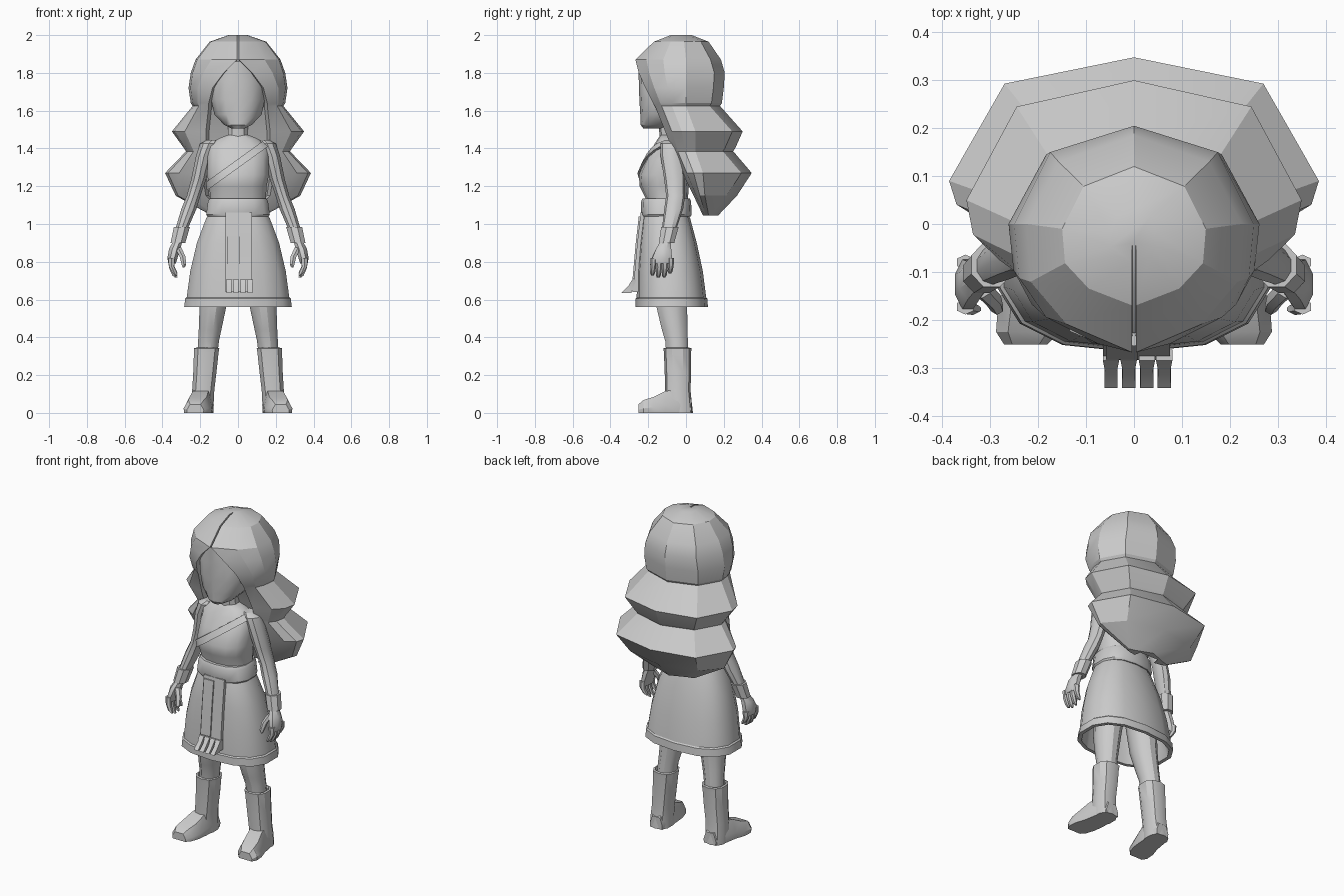
import bpy, bmesh, math

grey = bpy.data.materials.new("light_grey")
grey.diffuse_color = (0.6, 0.6, 0.6, 1)


def skin(name, rings, caps=True, closed=False, angle=32):
    """Join rings of points with quads into one object."""
    bm = bmesh.new()
    rows = [[bm.verts.new(p) for p in r] for r in rings]
    n = len(rows[0])
    pairs = list(zip(rows, rows[1:]))
    if closed:
        pairs.append((rows[-1], rows[0]))
    for a, b in pairs:
        for i in range(n):
            j = (i + 1) % n
            bm.faces.new((a[i], a[j], b[j], b[i]))
    if caps and not closed:
        bm.faces.new(rows[0])
        bm.faces.new(rows[-1])
    bmesh.ops.recalc_face_normals(bm, faces=bm.faces)
    me = bpy.data.meshes.new(name)
    bm.to_mesh(me)
    bm.free()
    me.materials.append(grey)
    ob = bpy.data.objects.new(name, me)
    bpy.context.collection.objects.link(ob)
    bpy.ops.object.select_all(action='DESELECT')
    ob.select_set(True)
    bpy.context.view_layer.objects.active = ob
    bpy.ops.object.shade_smooth_by_angle(angle=math.radians(angle))
    return ob


def oval(z, cx, cy, rx, ry, n=12, power=1.0):
    """Horizontal oval ring; power below 1 makes it boxier."""
    pts = []
    for i in range(n):
        t = 2 * math.pi * (i + 0.5) / n
        c, s = math.cos(t), math.sin(t)
        pts.append((cx + rx * math.copysign(abs(c) ** power, c),
                    cy + ry * math.copysign(abs(s) ** power, s), z))
    return pts


def rect(z, x0, x1, y0, y1):
    return [(x0, y0, z), (x1, y0, z), (x1, y1, z), (x0, y1, z)]


def ovals(name, rows, n=12, power=1.0, side=1):
    return skin(name, [oval(z, side * cx, cy, rx, ry, n, power)
                       for z, cx, cy, rx, ry in rows])


# Hair: stacked waves, open at the front with a recessed inner wall
def hair_ring(z, w, yb, ys, xf, yf):
    half = [(0.70 * w, yb - 0.055 * min(1, w / 0.2)), (w, ys),
            (0.96 * w, ys + 0.45 * (yf - ys)),
            (xf + 0.62 * (w - xf), ys + 0.78 * (yf - ys)),
            (xf, yf), (xf * 0.9, yf + 0.04)]
    right = [(x, y, z) for x, y in half]
    left = [(-x, y, z) for x, y in reversed(half)]
    return [(0, yb, z)] + right + left


hair_rows = [
    (2.00, 0.05, 0.03, -0.02, 0.004, -0.08),
    (1.965, 0.15, 0.12, -0.01, 0.004, -0.17),
    (1.87, 0.225, 0.185, 0.0, 0.004, -0.268),
    (1.80, 0.25, 0.205, 0.0, 0.075, -0.25),
    (1.72, 0.262, 0.20, 0.0, 0.135, -0.215),
    (1.64, 0.25, 0.19, 0.0, 0.155, -0.175),
    (1.625, 0.24, 0.18, 0.0, 0.155, -0.165),
    (1.49, 0.35, 0.30, 0.05, 0.17, -0.11),
    (1.40, 0.285, 0.26, 0.05, 0.17, -0.075),
    (1.385, 0.275, 0.25, 0.05, 0.17, -0.07),
    (1.27, 0.386, 0.348, 0.09, 0.19, -0.02),
    (1.15, 0.33, 0.27, 0.10, 0.17, 0.04),
    (1.045, 0.14, 0.17, 0.12, 0.07, 0.09)]
skin("hair", [hair_ring(*r) for r in hair_rows], angle=24)

# Head and neck
ovals("head", [
    (1.505, 0, -0.17, 0.035, 0.055), (1.525, 0, -0.15, 0.075, 0.09),
    (1.58, 0, -0.12, 0.128, 0.122), (1.66, 0, -0.11, 0.146, 0.137),
    (1.76, 0, -0.11, 0.15, 0.14), (1.86, 0, -0.11, 0.10, 0.145)], 14, 0.9)
ovals("neck", [(1.42, 0, -0.08, 0.075, 0.06), (1.47, 0, -0.085, 0.056, 0.055),
               (1.57, 0, -0.09, 0.056, 0.06)], 10)

# Torso
torso_rows = [
    (1.04, 0, -0.10, 0.155, 0.11), (1.13, 0, -0.10, 0.15, 0.11),
    (1.20, 0, -0.115, 0.155, 0.13), (1.26, 0, -0.115, 0.167, 0.135),
    (1.34, 0, -0.10, 0.165, 0.115), (1.41, 0, -0.09, 0.16, 0.085),
    (1.45, 0, -0.085, 0.11, 0.065), (1.47, 0, -0.085, 0.06, 0.05)]
ovals("torso", torso_rows, 14, 0.85)


# Diagonal sash wrapped around the torso
def torso_at(z):
    z = max(torso_rows[0][0], min(torso_rows[-1][0], z))
    for a, b in zip(torso_rows, torso_rows[1:]):
        if z <= b[0]:
            f = (z - a[0]) / (b[0] - a[0])
            return [p + f * (q - p) for p, q in zip(a, b)]


def sash_point(t, dz, out):
    x = 0.0
    for _ in range(12):
        z = 1.32 + dz + 0.72 * x
        _, _, cy, rx, ry = torso_at(z)
        c, s = math.cos(t), math.sin(t)
        target = (rx + out) * math.copysign(abs(c) ** 0.85, c)
        x += 0.5 * (target - x)
    return (x, cy + (ry + out) * math.copysign(abs(s) ** 0.85, s), z)


skin("shoulder_sash", [
    [sash_point(2 * math.pi * (i + 0.5) / 20, dz, out)
     for dz, out in ((-0.024, -0.01), (-0.024, 0.013), (0.024, 0.013), (0.024, -0.01))]
    for i in range(20)], closed=True)

# Belt
ovals("belt", [(1.04, 0, -0.105, 0.165, 0.13), (1.05, 0, -0.105, 0.172, 0.135),
               (1.12, 0, -0.105, 0.162, 0.132), (1.135, 0, -0.105, 0.152, 0.125)],
      14, 0.8)

# Skirt: outer wall, hem band, then the hollow inner wall
ovals("skirt", [
    (1.06, 0, -0.105, 0.155, 0.115), (1.03, 0, -0.105, 0.172, 0.127),
    (0.90, 0, -0.095, 0.222, 0.152), (0.75, 0, -0.085, 0.258, 0.174),
    (0.612, 0, -0.077, 0.277, 0.184), (0.605, 0, -0.077, 0.285, 0.19),
    (0.56, 0, -0.076, 0.291, 0.192), (0.56, 0, -0.076, 0.268, 0.172),
    (0.75, 0, -0.085, 0.235, 0.154), (0.95, 0, -0.10, 0.17, 0.12)], 14, 0.8)

# Hanging front panel, its folded edge and the fringe
skin("front_panel", [rect(z, -0.065, 0.075, y - 0.018, y + 0.03) for z, y in
                     ((1.06, -0.222), (0.90, -0.240), (0.70, -0.258), (0.64, -0.266))])
skin("panel_fold", [rect(z, -0.058, 0.008, y - 0.026, y) for z, y in
                    ((1.04, -0.224), (0.90, -0.240), (0.71, -0.257))])
for i, x in enumerate((-0.048, -0.011, 0.027, 0.063)):
    skin("fringe_%d" % (i + 1), [
        rect(0.705, x - 0.017, x + 0.017, -0.285, -0.262),
        rect(0.672, x - 0.013, x + 0.013, -0.305, -0.275),
        rect(0.635, x - 0.014, x + 0.014, -0.342, -0.290)])

for side, label in ((1, "left"), (-1, "right")):
    # Arm and wrist cuff
    ovals(label + "_arm", [
        (1.445, 0.135, -0.08, 0.03, 0.035), (1.425, 0.155, -0.08, 0.048, 0.055),
        (1.36, 0.18, -0.075, 0.045, 0.06), (1.24, 0.207, -0.06, 0.042, 0.056),
        (1.15, 0.235, -0.055, 0.038, 0.05), (1.08, 0.26, -0.065, 0.042, 0.05),
        (0.97, 0.30, -0.09, 0.034, 0.038), (0.90, 0.318, -0.105, 0.03, 0.032)],
        10, 1, side)
    ovals(label + "_cuff", [
        (0.985, 0.297, -0.085, 0.035, 0.037), (0.985, 0.297, -0.085, 0.046, 0.05),
        (0.90, 0.318, -0.103, 0.042, 0.044), (0.90, 0.318, -0.103, 0.03, 0.032)],
        8, 1, side)
    # Hand with thumb and fingers
    ovals(label + "_palm", [
        (0.91, 0.318, -0.107, 0.026, 0.03), (0.87, 0.335, -0.118, 0.032, 0.043),
        (0.82, 0.347, -0.126, 0.029, 0.056), (0.79, 0.349, -0.127, 0.021, 0.05)],
        8, 1, side)
    ovals(label + "_thumb", [
        (0.875, 0.318, -0.135, 0.02, 0.02), (0.83, 0.294, -0.158, 0.018, 0.019),
        (0.785, 0.286, -0.175, 0.014, 0.015), (0.77, 0.288, -0.178, 0.006, 0.007)],
        6, 1, side)
    for i in range(4):
        y = -0.173 + 0.031 * i
        drop = (0.0, 0.012, 0.01, -0.01)[i]
        ovals("%s_finger_%d" % (label, i + 1), [
            (0.82, 0.352, y, 0.02, 0.016), (0.775 - drop / 2, 0.352, y, 0.016, 0.015),
            (0.74 - drop, 0.336, y - 0.004, 0.014, 0.013),
            (0.728 - drop, 0.326, y - 0.005, 0.007, 0.007)], 6, 1, side)
    # Leg
    ovals(label + "_leg", [
        (0.72, 0.115, -0.075, 0.085, 0.09), (0.56, 0.133, -0.075, 0.073, 0.084),
        (0.44, 0.148, -0.06, 0.062, 0.07), (0.38, 0.156, -0.05, 0.057, 0.062),
        (0.30, 0.163, -0.045, 0.055, 0.06)], 12, 1, side)
    # Boot shaft with a thick rim, and the foot below it
    ovals(label + "_boot", [
        (0.325, 0.166, -0.045, 0.052, 0.055), (0.345, 0.166, -0.045, 0.059, 0.063),
        (0.342, 0.166, -0.045, 0.070, 0.074), (0.32, 0.168, -0.045, 0.068, 0.072),
        (0.22, 0.175, -0.043, 0.064, 0.070), (0.12, 0.184, -0.043, 0.061, 0.067),
        (0.06, 0.188, -0.04, 0.062, 0.07), (0.0, 0.188, -0.035, 0.062, 0.072)],
        10, 0.8, side)
    rows = [(0.03, 0.183, 0.042, 0.07), (-0.04, 0.19, 0.062, 0.125),
            (-0.11, 0.198, 0.066, 0.115), (-0.17, 0.211, 0.073, 0.085),
            (-0.225, 0.222, 0.066, 0.068), (-0.252, 0.226, 0.045, 0.045)]
    skin(label + "_foot", [[(side * (cx + a * w), y, h * b) for a, b in
                            ((-0.95, 0), (0.95, 0), (1, 0.35), (0.62, 1),
                             (-0.62, 1), (-1, 0.35))] for y, cx, w, h in rows])
